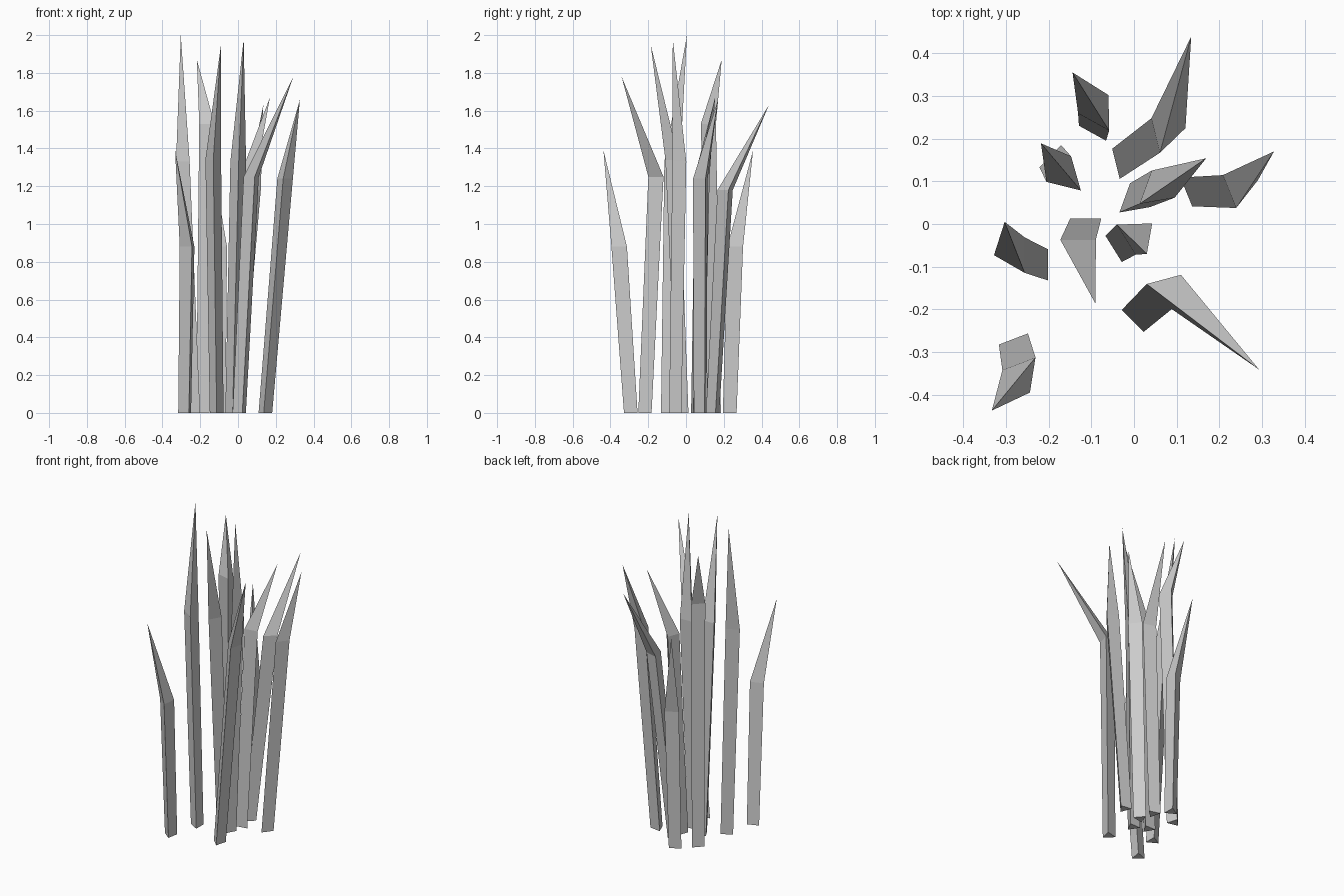
import bpy, bmesh
from math import cos, sin, radians

BASE_R, BEND_R = 0.042, 0.048

# each blade: base x, y | bend x, y, z | tip x, y, z | turn of the triangular section (degrees)
BLADES = [
    (-0.275, -0.289, -0.261, -0.350, 0.88, -0.333, -0.437, 1.39, 51),
    (0.012, -0.212, 0.076, -0.153, 1.25, 0.293, -0.341, 1.78, 45),
    (-0.022, 0.146, 0.074, 0.213, 1.18, 0.134, 0.439, 1.63, 14),
    (0.142, 0.083, 0.246, 0.085, 1.24, 0.328, 0.170, 1.66, 22),
    (-0.002, 0.054, 0.050, 0.078, 1.26, 0.169, 0.154, 1.67, 100),
    (-0.030, -0.047, 0.002, -0.024, 1.33, 0.030, -0.070, 1.98, 32),
    (-0.113, -0.008, -0.131, -0.061, 1.34, -0.090, -0.187, 1.95, 30),
    (-0.222, -0.096, -0.280, -0.073, 1.33, -0.303, 0.005, 2.00, 60),
    (-0.181, 0.144, -0.159, 0.112, 1.53, -0.218, 0.189, 1.87, 76),
    (-0.087, 0.231, -0.083, 0.260, 0.88, -0.144, 0.355, 1.39, 61),
]


def ring(bm, x, y, z, r, turn):
    angles = [radians(turn + 120 * i) for i in range(3)]
    return [bm.verts.new((x + r * cos(a), y + r * sin(a), z)) for a in angles]


def grass_blade(name, bx, by, mx, my, mz, tx, ty, tz, turn):
    bm = bmesh.new()
    low = ring(bm, bx, by, 0, BASE_R, turn)
    mid = ring(bm, mx, my, mz, BEND_R, turn)
    tip = bm.verts.new((tx, ty, tz))
    bm.faces.new(low[::-1])
    for i in range(3):
        j = (i + 1) % 3
        bm.faces.new((low[i], low[j], mid[j], mid[i]))   # stalk
        bm.faces.new((mid[i], mid[j], tip))              # bent point
    mesh = bpy.data.meshes.new(name)
    bm.to_mesh(mesh)
    bm.free()
    bpy.context.collection.objects.link(bpy.data.objects.new(name, mesh))


for n, blade in enumerate(BLADES, 1):
    grass_blade(f"grass_blade_{n}", *blade)
